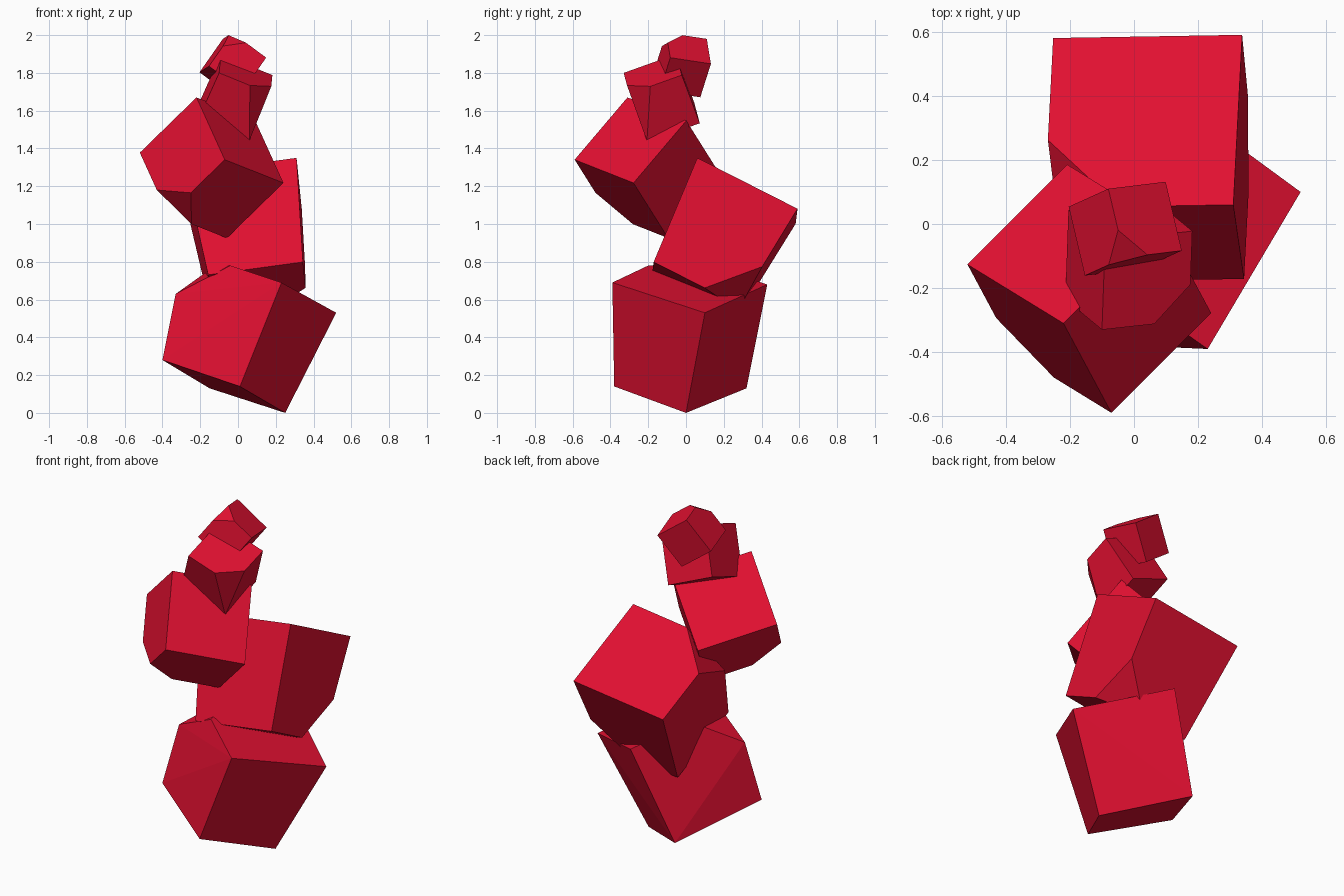
import bpy
import bmesh
import math
from itertools import product
from mathutils import Vector

cube = bpy.data.objects.get("Cube")
if cube:
    bpy.data.objects.remove(cube, do_unlink=True)

red = bpy.data.materials.new("crimson red")
red.use_nodes = True
colour = (0.75, 0.005, 0.03, 1)
red.diffuse_color = colour
red.node_tree.nodes["Principled BSDF"].inputs["Base Color"].default_value = colour


def hull(name, points):
    """Flat-faced convex solid wrapped around the points."""
    bm = bmesh.new()
    for point in points:
        bm.verts.new(point)
    bmesh.ops.convex_hull(bm, input=bm.verts[:])
    bmesh.ops.dissolve_limit(bm, angle_limit=math.radians(3),
                             verts=bm.verts[:], edges=bm.edges[:])
    bmesh.ops.recalc_face_normals(bm, faces=bm.faces[:])
    mesh = bpy.data.meshes.new(name)
    bm.to_mesh(mesh)
    bm.free()
    mesh.materials.append(red)
    obj = bpy.data.objects.new(name, mesh)
    bpy.context.collection.objects.link(obj)
    return obj


def block(name, corner, along, across, cuts, taper=0):
    """Tilted cube with chipped corners, narrowing along its third axis."""
    along, across = Vector(along), Vector(across)
    size = (along.length + across.length) / 2
    x_dir = along.normalized()
    z_dir = x_dir.cross(across).normalized()
    y_dir = z_dir.cross(x_dir)
    local = []
    for key in product((0, 1), repeat=3):
        if key not in cuts:
            local.append(key)
            continue
        # a chipped corner becomes one point on each of its three edges
        for axis, amount in enumerate(cuts[key]):
            point = list(key)
            point[axis] += amount * (1 - 2 * key[axis])
            local.append(point)
    points = []
    for u, v, w in local:
        shrink = 1 - taper * w
        u = 0.5 + (u - 0.5) * shrink
        v = 0.5 + (v - 0.5) * shrink
        points.append(Vector(corner) + size * (u * x_dir + v * y_dir + w * z_dir))
    return hull(name, points)


chip = (0.4, 0.4, 0.4)

# Bottom block: an uneven cube resting on one corner
base_low = [(0.25, 0, 0), (0.01, -0.38, 0.14), (-0.4, -0.15, 0.28), (-0.15, 0.32, 0.13)]
base_high = [(0.52, 0.1, 0.53), (0.23, -0.39, 0.69), (0.07, 0.43, 0.68)]
base_chip = [(-0.04, -0.2, 0.78), (-0.33, -0.09, 0.63), (-0.12, 0.13, 0.78)]
hull("bottom_block", base_low + base_high + base_chip)

# Second block, leaning back
block("second_block", (0.31, 0.06, 1.35), (-0.59, -0.01, -0.08), (0.02, 0.53, -0.27),
      {(1, 0, 0): chip, (0, 1, 1): chip}, taper=0.15)

# Middle block, leaning forward
block("middle_block", (-0.22, -0.31, 1.67), (0.15, -0.28, -0.33), (-0.3, 0.185, -0.29),
      {(1, 1, 0): chip})

# Fourth block with a long wedge taken off one edge
block("fourth_block", (-0.1, -0.33, 1.8), (0.01, 0.28, 0.1), (0.27, 0.03, -0.11),
      {(0, 1, 0): (0.4, 0.4, 0.98)})

# Small block on top
block("top_block", (-0.08, 0.11, 1.98), (0.18, 0.022, -0.133), (0.044, -0.214, 0.037),
      {(0, 1, 0): chip})
